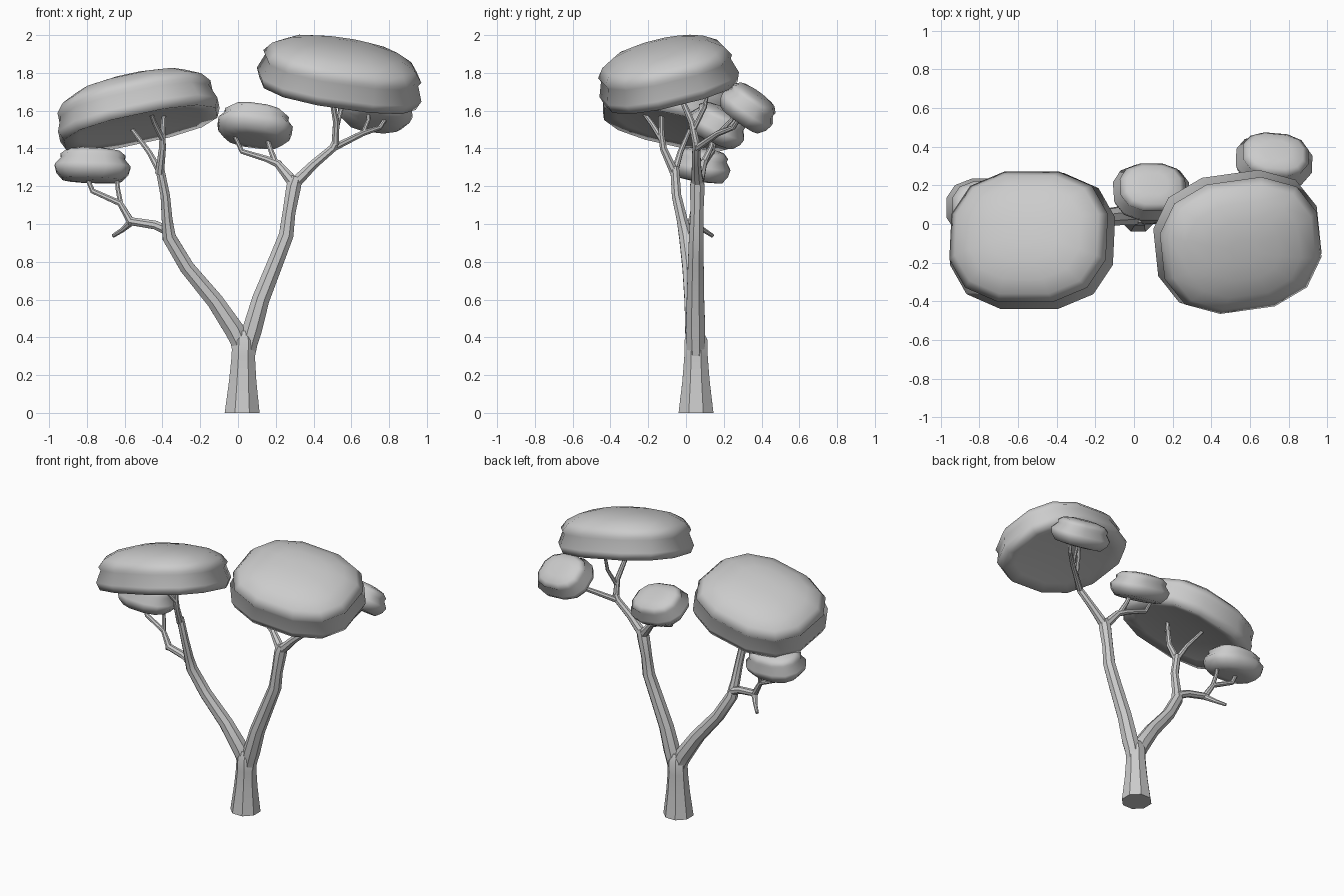
import bpy, bmesh
from math import sin, cos, pi, radians, copysign
from mathutils import Euler, Matrix, Vector

old = bpy.data.objects.get("Cube")
if old:
    bpy.data.objects.remove(old, do_unlink=True)

GREY = (0.6, 0.6, 0.6, 1)
mat = bpy.data.materials.new("plain_grey")
mat.use_nodes = True
mat.diffuse_color = GREY
mat.node_tree.nodes["Principled BSDF"].inputs["Base Color"].default_value = GREY


def finish(name, bm, angle):
    bmesh.ops.recalc_face_normals(bm, faces=bm.faces)
    mesh = bpy.data.meshes.new(name)
    bm.to_mesh(mesh)
    bm.free()
    mesh.materials.append(mat)
    obj = bpy.data.objects.new(name, mesh)
    bpy.context.collection.objects.link(obj)
    bpy.ops.object.select_all(action='DESELECT')
    obj.select_set(True)
    bpy.context.view_layer.objects.active = obj
    bpy.ops.object.shade_smooth_by_angle(angle=radians(angle))


def skin(bm, rings):
    for low, high in zip(rings, rings[1:]):
        n = len(low)
        for i in range(n):
            j = (i + 1) % n
            bm.faces.new((low[i], low[j], high[j], high[i]))


def branch(name, points, sides=8):
    """Faceted tapering tube through (x, y, z, radius) points."""
    bm = bmesh.new()
    pts = [Vector(p[:3]) for p in points]
    rings = []
    for k, p in enumerate(pts):
        way = pts[min(k + 1, len(pts) - 1)] - pts[max(k - 1, 0)]
        if k == 0 and p.z == 0:
            way = Vector((0, 0, 1))
        way.normalize()
        side = Vector((0, 1, 0)).cross(way).normalized()
        other = way.cross(side)
        r = points[k][3]
        rings.append([bm.verts.new(p + r * (cos(t) * side + sin(t) * other))
                      for t in (2 * pi * (i + 0.5) / sides for i in range(sides))])
    skin(bm, rings)
    bm.faces.new(rings[0])
    bm.faces.new(rings[-1])
    finish(name, bm, 30)


# Canopy profiles, as (radius factor, height), from underside to crown
BROAD = [(.3, .03), (.75, .015), (.95, 0), (1, .05), (.93, .13), (.96, .15),
         (.87, .2), (.68, .244), (.42, .27), (.18, .28)]
SMALL = [(.4, -.075), (.78, -.068), (.95, -.03), (1, .005), (.83, .045),
         (.86, .062), (.7, .088), (.38, .1)]


def canopy(name, profile, centre, half_x, half_y, tilt):
    """Rounded-square cap built from stacked twelve-sided rings."""
    bm = bmesh.new()

    def soft(v):
        return copysign(abs(v) ** 0.8, v) / 0.97

    angles = [radians(15 + 30 * i) for i in range(12)]
    rings = [[bm.verts.new((half_x * r * soft(cos(t)), half_y * r * soft(sin(t)), z))
              for t in angles] for r, z in profile]
    skin(bm, rings)
    bm.faces.new(rings[0])
    bm.faces.new(rings[-1])
    turn = Euler([radians(a) for a in tilt]).to_matrix().to_4x4()
    bm.transform(Matrix.Translation(centre) @ turn)
    finish(name, bm, 80)


# Trunk and its two main limbs, which start hidden inside the trunk
branch("trunk", [(.022, .053, 0, .1), (.025, .053, .17, .078), (.028, .053, .3, .067),
                 (.03, .052, .385, .066), (.03, .05, .435, .042)])
branch("left_limb", [(.035, .052, .2, .035), (.055, .052, .37, .053), (.075, .05, .44, .056),
                     (.12, .05, .6, .05), (.2, .052, .8, .045), (.255, .055, .94, .042),
                     (.27, .058, 1.06, .037), (.295, .06, 1.2, .042), (.31, .06, 1.25, .032)])
branch("right_limb", [(.02, .052, .2, .035), (.012, .05, .37, .053), (-.02, .047, .44, .056),
                      (-.12, .037, .59, .048), (-.27, .02, .77, .042), (-.365, 0, .93, .039),
                      (-.375, -.02, 1.02, .031), (-.385, -.05, 1.15, .027),
                      (-.415, -.06, 1.3, .025)])

# Branches of the left limb
branch("left_fork", [(.295, .06, 1.21, .034), (.4, .055, 1.315, .026),
                     (.5, .055, 1.4, .023), (.52, .055, 1.44, .021)])
branch("left_riser", [(.515, .055, 1.42, .021), (.52, .03, 1.54, .018), (.49, -.04, 1.7, .014)])
branch("left_riser_twig", [(.52, .04, 1.5, .014), (.55, .1, 1.62, .012), (.56, .12, 1.74, .01)])
branch("left_back_arm", [(.5, .055, 1.4, .02), (.66, .17, 1.48, .016),
                         (.75, .25, 1.51, .013), (.79, .29, 1.57, .011)])
branch("left_back_twig", [(.66, .17, 1.475, .013), (.69, .24, 1.55, .011), (.69, .27, 1.6, .01)])
branch("inner_arm", [(.3, .06, 1.21, .034), (.21, .09, 1.32, .022), (.15, .11, 1.345, .017),
                     (.02, .14, 1.385, .014), (-.02, .15, 1.47, .011)])
branch("inner_twig", [(.2, .09, 1.32, .018), (.17, .13, 1.4, .014), (.14, .16, 1.5, .011)])

# Branches of the right limb
branch("right_riser", [(-.415, -.06, 1.27, .025), (-.4, -.12, 1.4, .02),
                       (-.4, -.13, 1.47, .017), (-.39, -.13, 1.6, .012)])
branch("right_riser_twig", [(-.4, -.13, 1.45, .016), (-.44, -.18, 1.53, .014),
                            (-.47, -.24, 1.61, .011)])
branch("right_back_twig", [(-.415, -.06, 1.28, .02), (-.47, -.03, 1.38, .015),
                           (-.56, .02, 1.5, .011)])
branch("outer_arm", [(-.36, 0, .96, .028), (-.44, .015, .995, .025), (-.57, .035, 1.015, .024),
                     (-.625, .05, 1.11, .017), (-.77, .07, 1.175, .015), (-.81, .08, 1.27, .012)])
branch("outer_twig", [(-.62, .05, 1.1, .015), (-.635, .07, 1.18, .013), (-.645, .08, 1.27, .011)])
branch("outer_stub", [(-.56, .03, 1.015, .022), (-.61, .09, .97, .014), (-.66, .14, .938, .011)])

# Foliage caps
canopy("right_broad_canopy", BROAD, (-.515, -.1, 1.505), .43, .36, (-13, -12, 0))
canopy("left_broad_canopy", BROAD, (.527, -.078, 1.69), .43, .36, (14, 8, 8))
canopy("outer_small_canopy", SMALL, (-.77, .083, 1.3), .2, .152, (-8, 2, 0))
canopy("inner_small_canopy", SMALL, (.09, .165, 1.515), .198, .155, (-25, 8, 0))
canopy("back_small_canopy", SMALL, (.725, .325, 1.61), .198, .155, (-36, 6, -5))
